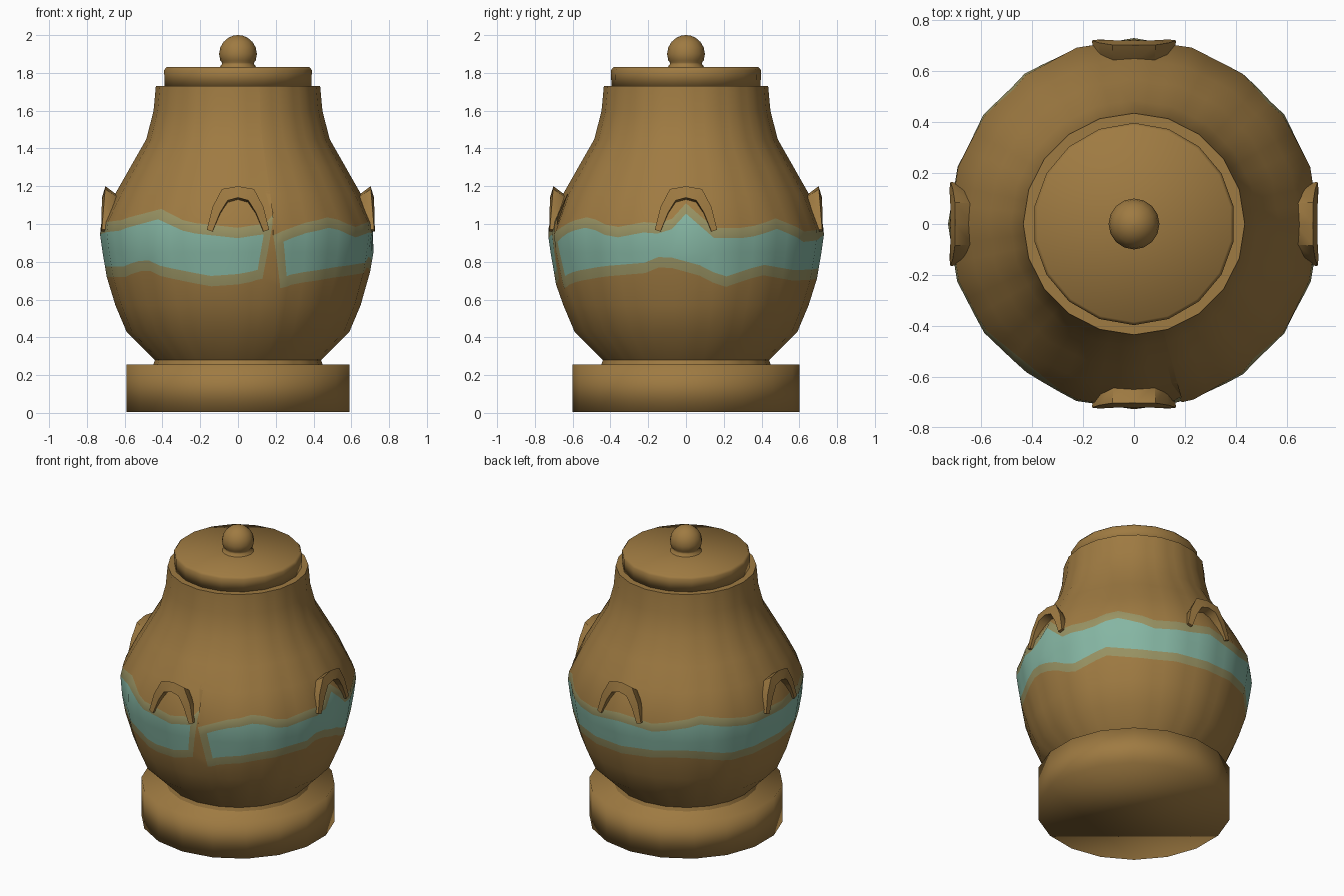
import bpy, bmesh, math

if "Cube" in bpy.data.objects:
    bpy.data.objects.remove(bpy.data.objects["Cube"])


def material(name, rgb):
    m = bpy.data.materials.new(name)
    m.diffuse_color = (*rgb, 1)
    m.use_nodes = True
    m.node_tree.nodes["Principled BSDF"].inputs["Base Color"].default_value = m.diffuse_color
    return m


CLAY = material("clay_brown", (0.345, 0.196, 0.054))
TEAL = material("teal_glaze", (0.235, 0.465, 0.365))
EDGE = material("faded_glaze", (0.315, 0.290, 0.125))


def finish(bm, name, mats, angle):
    """Turn a bmesh into a shaded object."""
    bmesh.ops.recalc_face_normals(bm, faces=bm.faces[:])
    me = bpy.data.meshes.new(name)
    bm.to_mesh(me)
    bm.free()
    for m in mats:
        me.materials.append(m)
    ob = bpy.data.objects.new(name, me)
    bpy.context.collection.objects.link(ob)
    bpy.ops.object.select_all(action='DESELECT')
    ob.select_set(True)
    bpy.context.view_layer.objects.active = ob
    bpy.ops.object.shade_smooth_by_angle(angle=math.radians(angle))
    return ob


def lerp(table, x):
    """Piecewise linear lookup."""
    if x <= table[0][0]:
        return table[0][1]
    for (a, va), (b, vb) in zip(table, table[1:]):
        if x <= b:
            return va + (vb - va) * (x - a) / (b - a)
    return table[-1][1]


def polar(deg, r, z):
    """Angle 0 is the front, 90 is the right side."""
    a = math.radians(deg)
    return (r * math.sin(a), -r * math.cos(a), z)


def lathe(name, profile, sides, angle):
    """Solid of revolution with flat caps."""
    bm = bmesh.new()
    rings = [[bm.verts.new(polar(360 * i / sides, r, z)) for i in range(sides)]
             for r, z in profile]
    for lo, hi in zip(rings, rings[1:]):
        for i in range(sides):
            j = (i + 1) % sides
            bm.faces.new((lo[i], lo[j], hi[j], hi[i]))
    bm.faces.new(rings[0])
    bm.faces.new(rings[-1])
    return finish(bm, name, [CLAY], angle)


# Round foot, lid and knob
lathe("base", [(0.60, 0.005), (0.60, 0.257)], 18, 180)
lathe("lid", [(0.395, 1.73), (0.397, 1.815), (0.385, 1.83)], 18, 180)
knob = [(0.10, 1.828), (0.085, 1.845), (0.085, 1.855)]
knob += [(0.1 * math.cos(math.radians(t)), 1.9 + 0.1 * math.sin(math.radians(t)))
         for t in (-20, 0, 20, 40, 60, 75, 88)]
lathe("knob", knob, 16, 60)

# Pot body: rows follow the ragged edges of the painted band
RADIUS = [(0.25, 0.45), (0.28, 0.44), (0.43, 0.59), (0.65, 0.683), (0.85, 0.717),
          (0.95, 0.731), (1.02, 0.722), (1.16, 0.65), (1.45, 0.485), (1.6, 0.447),
          (1.73, 0.435)]
BAND_TOP = [(0, .98), (10, 1.0), (13, 1.05), (16, .94), (27, 1.0), (44, 1.04),
            (58, .98), (72, 1.01), (83, 1.0), (87, 1.11), (94, 1.11), (98, .98),
            (117, .98), (132, 1.03), (150, .96), (165, .97), (180, 1.0), (200, .97),
            (222, 1.03), (245, .98), (270, 1.0), (300, 1.02), (324, 1.08),
            (338, 1.01), (360, .98)]
BAND_LOW = [(0, .68), (13, .71), (16, .66), (30, .69), (50, .72), (72, .74),
            (80, .78), (98, .72), (106, .66), (125, .73), (145, .70), (180, .71),
            (215, .74), (240, .69), (270, .72), (300, .72), (316, .76), (325, .72),
            (348, .67), (360, .68)]
columns = [0, 6, 10, 13, 16, 20] + list(range(24, 360, 6))


def body_column(a):
    top, low = lerp(BAND_TOP, a), lerp(BAND_LOW, a)
    return [0.25, 0.28, 0.43, 0.57, low, low + 0.055, 0.85, top - 0.055, top,
            1.16, 1.3, 1.45, 1.6, 1.73]


def body_angle(a, z):
    """Slant the two ends of the band at the front gap."""
    s = min(max(z, 0.65), 1.05) - 0.87
    return a + {10: 12, 13: 13, 16: -15, 20: -13}.get(a, 0) * s


def body_radius(a, z):
    """Twenty-sided outline."""
    facet = math.cos(math.radians(9)) / math.cos(math.radians(a % 18 - 9))
    return lerp(RADIUS, z) * facet


bm = bmesh.new()
grid = []
for a in columns:
    col = []
    for z in body_column(a):
        b = body_angle(a, z)
        col.append(bm.verts.new(polar(b, body_radius(b, z), z)))
    grid.append(col)
n = len(grid)
for i, a in enumerate(columns):
    left, right = grid[i], grid[(i + 1) % n]
    for k in range(len(left) - 1):
        f = bm.faces.new((left[k], right[k], right[k + 1], left[k + 1]))
        if 4 <= k <= 7 and a != 13:
            f.material_index = 2 if k in (4, 7) or a in (10, 16) else 1
bm.faces.new([c[0] for c in grid])
bm.faces.new([c[-1] for c in grid])
finish(bm, "pot_body", [CLAY, TEAL, EDGE], 50)

# Four arched lugs around the belly: (sideways, height) of outer and inner arch
OUTER = [(-0.165, 0.97), (-0.135, 1.09), (-0.085, 1.185), (0, 1.2),
         (0.085, 1.185), (0.135, 1.09), (0.165, 0.97)]
INNER = [(-0.135, 0.96), (-0.095, 1.06), (-0.055, 1.125), (0, 1.14),
         (0.055, 1.125), (0.095, 1.06), (0.135, 0.96)]


def lug(name, deg):
    a = math.radians(deg)
    bm = bmesh.new()

    def vert(t, r, z):
        return bm.verts.new((r * math.sin(a) + t * math.cos(a),
                             -r * math.cos(a) + t * math.sin(a), z))
    loops = []
    for (to, zo), (ti, zi) in zip(OUTER, INNER):
        up = (zo - 0.96) / 0.24
        loops.append([vert(to, 0.722 - 0.02 * up, zo),
                      vert(to * 0.95, 0.635, zo - 0.05 * up),
                      vert(ti * 0.95, 0.61, zi - 0.02 * up),
                      vert(ti, 0.725 - 0.005 * up, zi)])
    for p, q in zip(loops, loops[1:]):
        for k in range(4):
            bm.faces.new((p[k], p[(k + 1) % 4], q[(k + 1) % 4], q[k]))
    bm.faces.new(loops[0])
    bm.faces.new(loops[-1])
    finish(bm, name, [CLAY], 45)


for label, deg in (("front", 0), ("right", 90), ("back", 180), ("left", 270)):
    lug(label + "_lug", deg)
